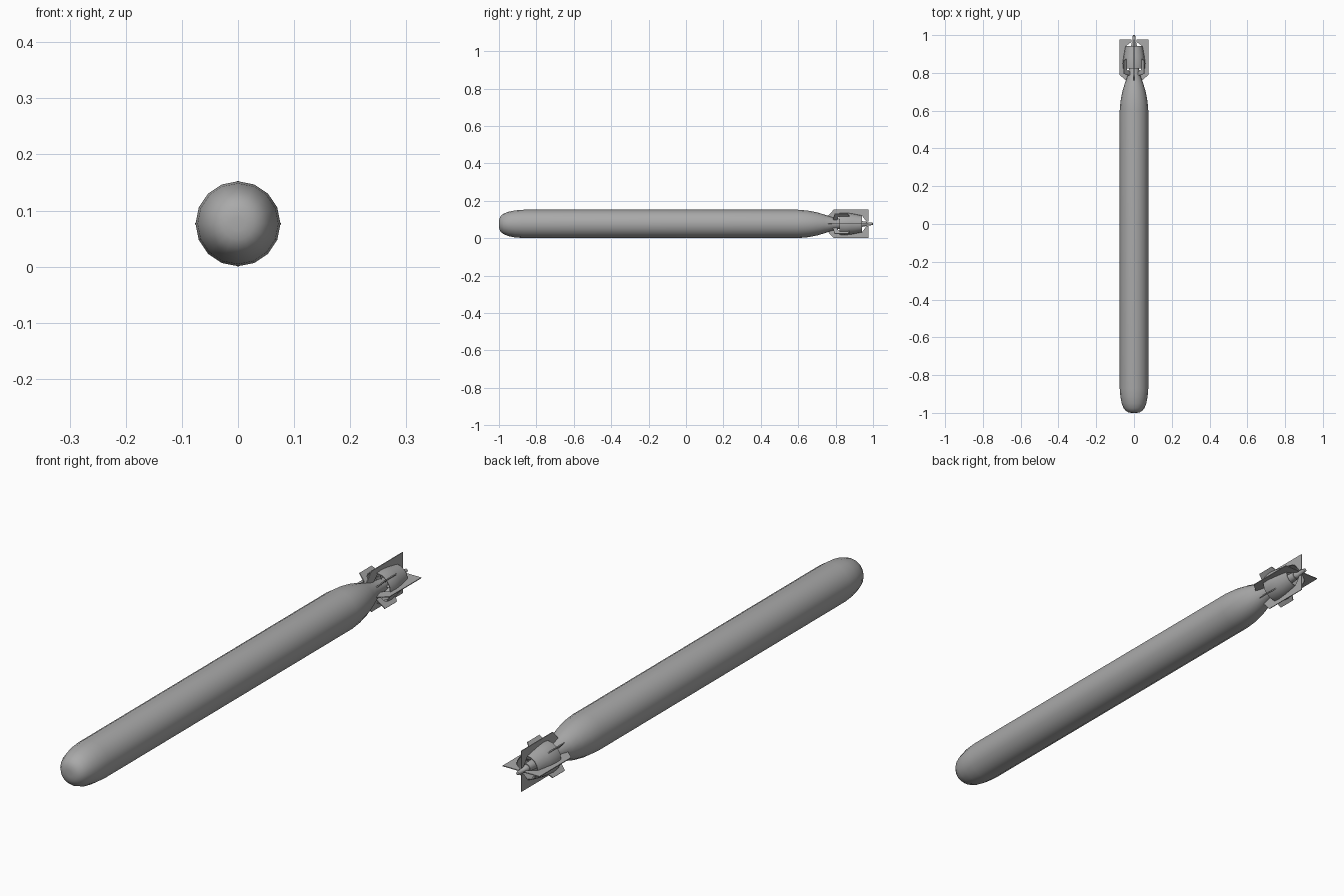
import bpy, bmesh, math
from mathutils import Matrix

if "Cube" in bpy.data.objects:
    bpy.data.objects.remove(bpy.data.objects["Cube"])

CZ = 0.0765   # height of the long axis

grey = bpy.data.materials.new("steel_grey")
grey.diffuse_color = (0.40, 0.40, 0.40, 1)
grey.use_nodes = True
grey.node_tree.nodes["Principled BSDF"].inputs["Base Color"].default_value = grey.diffuse_color


def finish(name, bm, smooth=None):
    bmesh.ops.recalc_face_normals(bm, faces=bm.faces)
    bmesh.ops.translate(bm, verts=bm.verts, vec=(0, 0, CZ))
    me = bpy.data.meshes.new(name)
    bm.to_mesh(me)
    bm.free()
    me.materials.append(grey)
    ob = bpy.data.objects.new(name, me)
    bpy.context.collection.objects.link(ob)
    if smooth:
        bpy.ops.object.select_all(action='DESELECT')
        ob.select_set(True)
        bpy.context.view_layer.objects.active = ob
        bpy.ops.object.shade_smooth_by_angle(angle=math.radians(smooth))
    return ob


def lathe(name, profile, sides=16, closed=False, smooth=40):
    """Revolve (y, radius) points about the y axis."""
    bm = bmesh.new()
    rings = []
    for y, r in profile:
        rings.append([bm.verts.new((r * math.cos(a), y, r * math.sin(a)))
                      for a in (2 * math.pi * i / sides for i in range(sides))])
    pairs = list(zip(rings, rings[1:]))
    if closed:
        pairs.append((rings[-1], rings[0]))
    else:
        bm.faces.new(rings[0])
        bm.faces.new(rings[-1])
    for a, b in pairs:
        for i in range(sides):
            j = (i + 1) % sides
            bm.faces.new((a[i], a[j], b[j], b[i]))
    return finish(name, bm, smooth)


def plate(name, outline, angle, thick=0.003):
    """Thin radial plate from (y, radius) outline, turned about the y axis."""
    bm = bmesh.new()
    lo = [bm.verts.new((r, y, -thick / 2)) for y, r in outline]
    hi = [bm.verts.new((r, y, thick / 2)) for y, r in outline]
    bm.faces.new(lo)
    bm.faces.new(hi)
    n = len(lo)
    for i in range(n):
        j = (i + 1) % n
        bm.faces.new((lo[i], lo[j], hi[j], hi[i]))
    bmesh.ops.rotate(bm, verts=bm.verts, matrix=Matrix.Rotation(angle, 3, 'Y'))
    return finish(name, bm)


# hull with blunt nose and tapered tail
lathe("hull", [(-1.0, 0.012), (-0.998, 0.028), (-0.99, 0.043), (-0.975, 0.055),
               (-0.95, 0.065), (-0.915, 0.072), (-0.87, 0.0757), (0.60, 0.0757),
               (0.65, 0.0715), (0.70, 0.062), (0.74, 0.050), (0.78, 0.036),
               (0.82, 0.027), (0.88, 0.020), (0.945, 0.015)])

# propeller shaft end
lathe("shaft_tip", [(0.94, 0.013), (0.96, 0.013), (0.965, 0.009), (0.985, 0.008),
                    (0.998, 0.006), (1.0, 0.003)], sides=12)

# open duct around the propulsor
lathe("duct", [(0.822, 0.058), (0.85, 0.060), (0.885, 0.056), (0.942, 0.045),
               (0.942, 0.042), (0.885, 0.052), (0.85, 0.056), (0.822, 0.055)],
      closed=True)

# four large tail fins, running through the duct
for k in range(4):
    plate(f"tail_fin_{k}", [(0.755, 0.038), (0.79, 0.0765), (0.977, 0.0765), (0.977, 0.012),
                            (0.965, 0.012), (0.942, 0.043), (0.83, 0.056), (0.80, 0.028)],
          k * math.pi / 2)

# four small diagonal struts hooking from hull to duct
for k in range(4):
    plate(f"duct_strut_{k}", [(0.785, 0.030), (0.795, 0.075), (0.865, 0.075), (0.875, 0.056),
                              (0.83, 0.057), (0.815, 0.052), (0.805, 0.028)],
          math.pi / 4 + k * math.pi / 2, 0.004)

# rotor blades inside the duct
for k in range(8):
    bm = bmesh.new()
    pts = [(0.015, -0.015), (0.053, -0.02), (0.053, 0.02), (0.015, 0.015)]
    lo = [bm.verts.new((r, y, -0.001)) for r, y in pts]
    hi = [bm.verts.new((r, y, 0.001)) for r, y in pts]
    bm.faces.new(lo)
    bm.faces.new(hi)
    for i in range(4):
        j = (i + 1) % 4
        bm.faces.new((lo[i], lo[j], hi[j], hi[i]))
    rot = (Matrix.Translation((0, 0.86, 0))
           @ Matrix.Rotation((k + 0.5) * math.pi / 4, 4, 'Y')
           @ Matrix.Rotation(math.radians(40), 4, 'X'))
    bmesh.ops.transform(bm, verts=bm.verts, matrix=rot)
    finish(f"rotor_blade_{k}", bm)
